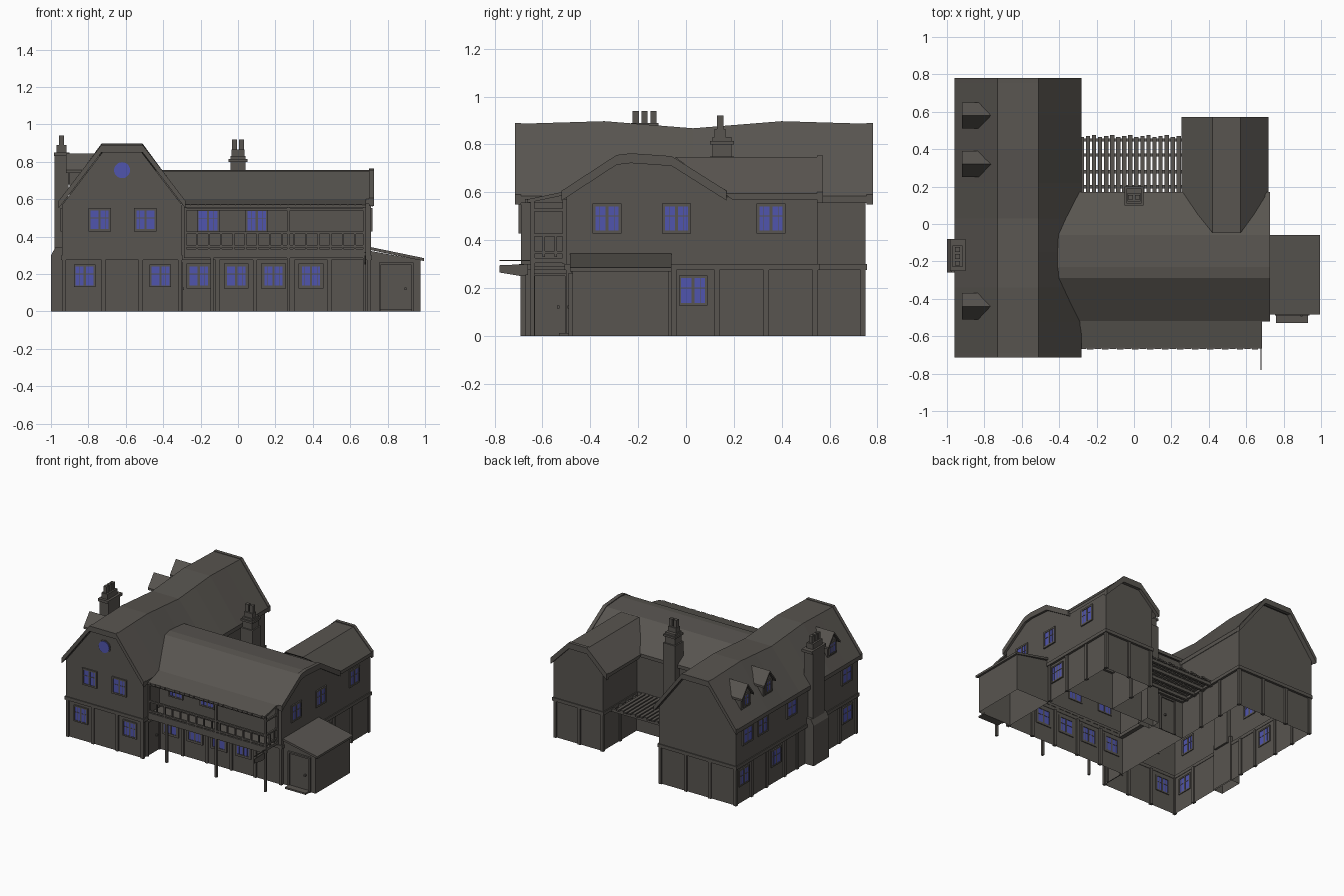
import bpy, bmesh, math
from mathutils import Vector

cube = bpy.data.objects.get("Cube")
if cube:
    bpy.data.objects.remove(cube, do_unlink=True)


def material(name, rgb):
    m = bpy.data.materials.new(name)
    m.use_nodes = True
    m.diffuse_color = (*rgb, 1)
    m.node_tree.nodes["Principled BSDF"].inputs["Base Color"].default_value = (*rgb, 1)
    return m


STONE = material("dark_grey_brown", (0.098, 0.09, 0.08))
GLASS = material("window_blue", (0.08, 0.09, 0.42))


def finish(name, bm):
    bmesh.ops.recalc_face_normals(bm, faces=bm.faces)
    mesh = bpy.data.meshes.new(name)
    bm.to_mesh(mesh)
    bm.free()
    mesh.materials.append(STONE)
    mesh.materials.append(GLASS)
    ob = bpy.data.objects.new(name, mesh)
    bpy.context.collection.objects.link(ob)
    return ob


def add_box(bm, x0, x1, y0, y1, z0, z1, mat=0, opened=""):
    """Box whose 'bottom' and 'top' can be left open."""
    verts = bmesh.ops.create_cube(bm, size=1)["verts"]
    size = Vector((x1 - x0, y1 - y0, z1 - z0))
    mid = Vector((x0 + x1, y0 + y1, z0 + z1)) / 2
    for v in verts:
        v.co = v.co * size + mid
    faces = {f for v in verts for f in v.link_faces}
    gone = []
    for f in faces:
        f.material_index = mat
        heights = [v.co.z for v in f.verts]
        if "bottom" in opened and max(heights) < z0 + 1e-4:
            gone.append(f)
        if "top" in opened and min(heights) > z1 - 1e-4:
            gone.append(f)
    bmesh.ops.delete(bm, geom=gone, context="FACES_ONLY")


def boxes(name, items, opened=""):
    bm = bmesh.new()
    for b in items:
        add_box(bm, *b, opened=opened)
    return finish(name, bm)


def prism(name, pts, axis, stations, warp=None, hollow=False):
    """Sweep a (side, height) outline; hollow leaves out its first edge and lets light in."""
    bm = bmesh.new()
    rings = []
    for t in stations:
        cos = [Vector((t, u, v) if axis == "x" else (u, t, v)) for u, v in pts]
        rings.append([bm.verts.new(warp(c) if warp else c) for c in cos])
    n = len(pts)
    for a, b in zip(rings, rings[1:]):
        for i in range(1 if hollow else 0, n):
            bm.faces.new((a[i], a[(i + 1) % n], b[(i + 1) % n], b[i]))
    bm.faces.new(rings[0])
    bm.faces.new(rings[-1])
    return finish(name, bm)


def shell(pts, thick, grow=0):
    return [(u, v + grow) for u, v in pts] + [(u, v - thick) for u, v in reversed(pts)]


def window(name, wall, along, z, axis, w=0.12, h=0.125, f=0.01):
    """Framed four-light window straddling a wall that faces the given axis."""
    bm = bmesh.new()

    def bar(u0, u1, v0, v1, d, mat=0):
        span, depth = (along + u0, along + u1), (wall - d, wall + d)
        a, b = (span, depth) if axis == "y" else (depth, span)
        add_box(bm, *a, *b, z + v0, z + v1, mat)

    hw, hh = w / 2, h / 2
    bar(-hw + f, hw - f, -hh + f, hh - f, 0.004, 1)
    for s in (-1, 1):
        u, v = s * (hw - f / 2), s * (hh - f / 2)
        bar(u - f / 2, u + f / 2, -hh, hh, 0.008)
        bar(-hw, hw, v - f / 2, v + f / 2, 0.008)
        bar(s * hw / 2 - 0.001, s * hw / 2 + 0.001, -hh, hh, 0.005)
    bar(-0.006, 0.006, -hh, hh, 0.006)
    bar(-hw, hw, 0.008, 0.012, 0.006)
    finish(name, bm)


def door(name, wall, a, b, top, axis, out):
    """Plank door with jambs, lintel and a knob."""
    def place(u0, u1, v0, v1, d):
        depth = sorted((wall, wall + out * d))
        return (u0, u1, *depth, v0, v1) if axis == "y" else (*depth, u0, u1, v0, v1)
    k = b - 0.035
    boxes(name, [place(a, b, 0, top, 0.006), place(a - 0.012, a, 0, top, 0.015),
                 place(b, b + 0.012, 0, top, 0.015),
                 place(a - 0.012, b + 0.012, top, top + 0.012, 0.015),
                 place(k, k + 0.012, 0.115, 0.127, 0.02)])


# Ground floor walls, an open shell
FLOOR = 0.28
boxes("ground_floor_walls", [(-0.93, -0.31, -0.68, 0.74, 0, FLOOR),
                             (-0.31, 0.70, -0.49, 0.14, 0, FLOOR),
                             (0.31, 0.70, 0.14, 0.54, 0, FLOOR)], opened="bottom top")

# Timber posts and jetty beams
P = 0.011
spots = [(x, y) for x in (-0.93, -0.72, -0.52, -0.31) for y in (-0.68, 0.74)]
spots += [(-0.93, y) for y in (-0.48, 0.02, 0.17, 0.38, 0.56)]
spots += [(-0.31, y) for y in (0.34, 0.54)]
spots += [(x, -0.49) for x in (-0.11, 0.09, 0.29, 0.49, 0.70)]
spots += [(0.70, y) for y in (-0.05, 0.13, 0.335, 0.54)]
spots += [(0.31, 0.34), (0.31, 0.54), (0.50, 0.54)]
boxes("timber_posts", [(x - P, x + P, y - P, y + P, 0, FLOOR) for x, y in spots])
beams = []
for x0, x1, y0, y1 in ((-0.947, -0.293, -0.697, 0.757), (0.293, 0.717, 0.13, 0.557),
                       (-0.3, 0.717, -0.507, 0.157)):
    rise = (FLOOR - 0.005, FLOOR + 0.02)
    beams += [(x, x + 0.02, y0, y1, *rise) for x in (x0, x1 - 0.02)]
    beams += [(x0, x1, y, y + 0.02, *rise) for y in (y0, y1 - 0.02)]
boxes("jetty_beams", beams)

# Upper walls with gable ends
prism("long_wing_upper_walls", [(-0.94, FLOOR), (-0.30, FLOOR), (-0.30, 0.57), (-0.515, 0.85),
                                (-0.725, 0.85), (-0.94, 0.57)], "y", (-0.69, 0.75), hollow=True)
prism("hall_upper_walls", [(-0.50, FLOOR), (0.15, FLOOR), (0.15, 0.58), (-0.07, 0.73),
                           (-0.29, 0.73), (-0.50, 0.58)], "x", (-0.30, 0.71), hollow=True)
prism("back_wing_upper_walls", [(0.30, FLOOR), (0.71, FLOOR), (0.71, 0.58), (0.565, 0.73),
                                (0.425, 0.73), (0.30, 0.605)], "y", (0.15, 0.55), hollow=True)


# Roofs with slightly sagging ridges
def ridge_wave(c):
    d = abs(c.y - 0.03) - 0.37
    if c.z > 0.8:
        c.z += 0.012 - (0.03 * d if d > 0 else -0.08 * d)
    return c


def valley_cut(c):
    if c.y < 0:
        c.y = -0.05 + max(0, 0.75 - c.z) * 1.35
    return c


long_roof = [(-0.96, 0.585), (-0.73, 0.885), (-0.51, 0.885), (-0.28, 0.585)]
hall_roof = [(-0.52, 0.60), (-0.29, 0.75), (-0.23, 0.757), (-0.06, 0.745), (0.17, 0.60)]
back_roof = [(0.255, 0.595), (0.42, 0.748), (0.57, 0.748), (0.72, 0.595)]
prism("long_wing_roof", shell(long_roof, 0.03), "y",
      (-0.70, -0.52, -0.34, -0.15, 0.03, 0.22, 0.40, 0.58, 0.77), ridge_wave)
prism("hall_roof", shell(hall_roof, 0.025), "x", (-0.45, 0.715))
prism("back_wing_roof", shell(back_roof, 0.025), "y", (-0.05, 0.56), valley_cut)

# Barge boards on the gable ends
for label, y in (("front", -0.715), ("back", 0.755)):
    prism("long_wing_barge_" + label, shell(long_roof, 0.035, 0.005), "y", (y, y + 0.026))
prism("hall_barge", shell(hall_roof, 0.035, 0.006), "x", (0.70, 0.727))
prism("back_wing_barge", shell(back_roof, 0.04, 0.006), "y", (0.548, 0.573))

# Windows
for x in (-0.82, -0.415):
    window("front_ground_window", -0.682, x, 0.19, "y", 0.115, 0.12)
for x in (-0.21, -0.01, 0.19, 0.39):
    window("hall_ground_window", -0.492, x, 0.19, "y", 0.132, 0.135, 0.017)
for x in (-0.74, -0.495):
    window("front_upper_window", -0.692, x, 0.49, "y", f=0.012)
for x in (-0.16, 0.10):
    window("balcony_window", -0.502, x, 0.485, "y")
for y in (-0.33, -0.04, 0.355):
    window("east_upper_window", 0.712, y, 0.49, "x", f=0.012)
window("east_ground_window", 0.702, 0.03, 0.19, "x")
for y in (0.62, 0.44, 0.10, -0.55):
    window("west_upper_window", -0.942, y, 0.49, "x", f=0.012)
for y in (0.65, 0.27, -0.57):
    window("west_ground_window", -0.932, y, 0.19, "x")

# Round gable window
for name, r, d, mat in (("round_window_rim", 0.05, 0.008, 0), ("round_window_glass", 0.043, 0.018, 1)):
    bm = bmesh.new()
    bmesh.ops.create_cone(bm, cap_ends=True, segments=20, radius1=r, radius2=r, depth=d)
    for f in bm.faces:
        f.material_index = mat
    ob = finish(name, bm)
    ob.rotation_euler.x = math.pi / 2
    ob.location = (-0.62, -0.691, 0.755)

# Dormers on the west slope
for y in (0.58, 0.32, -0.44):
    prism("dormer_walls", [(y - 0.055, 0.62), (y + 0.055, 0.62), (y + 0.055, 0.765),
                           (y, 0.825), (y - 0.055, 0.765)], "x", (-0.90, -0.74))
    prism("dormer_roof", shell([(y - 0.07, 0.755), (y, 0.845), (y + 0.07, 0.755)], 0.015),
          "x", (-0.92, -0.74))
    window("dormer_window", -0.902, y, 0.725, "x", 0.08, 0.09)

# Chimneys
boxes("hall_chimney", [(-0.05, 0.05, 0.10, 0.20, 0, 0.75), (-0.04, 0.04, 0.11, 0.19, 0.7, 0.83),
                       (-0.05, 0.05, 0.10, 0.20, 0.80, 0.815), (-0.034, 0.034, 0.12, 0.165, 0.82, 0.865)]
      + [(x - 0.013, x + 0.013, 0.13, 0.156, 0.82, 0.92) for x in (-0.019, 0.019)], opened="bottom")
boxes("west_chimney", [(-0.98, -0.905, -0.235, -0.10, 0.3, 0.83), (-0.985, -0.90, -0.25, -0.08, 0.83, 0.85),
                       (-0.97, -0.918, -0.23, -0.115, 0.85, 0.89)]
      + [(-0.957, -0.931, y - 0.013, y + 0.013, 0.84, 0.94) for y in (-0.21, -0.173, -0.136)])
prism("west_chimney_base", [(-0.92, 0), (-1.0, 0), (-1.0, 0.30), (-0.975, 0.345), (-0.92, 0.345)],
      "y", (-0.26, -0.08), hollow=True)

# Balcony with posts, railing and lean-to roof
L, R, F = -0.29, 0.685, -0.65
boxes("balcony_floor", [(L, R, F, -0.49, 0.305, 0.325), (L, R, F, F + 0.02, 0.287, 0.335)])
step = (R - L) / 16
boxes("balcony_joists", [(L + i * step, L + i * step + 0.015, F + 0.01, -0.49, 0.288, 0.306)
                         for i in range(16)])
boxes("balcony_posts", [(x - 0.008, x + 0.008, F, F + 0.016, 0, top)
                        for x, top in ((-0.14, 0.3), (0.27, 0.57), (0.677, 0.57))]
      + [(L, L + 0.014, F, F + 0.016, 0.3, 0.57), (R - 0.014, R, -0.515, -0.50, 0.3, 0.57)])
rails = [(L, R, F, F + 0.014, z, z + 0.012) for z in (0.342, 0.415, 0.54)]
rails += [(R - 0.014, R, F, -0.50, z, z + 0.012) for z in (0.342, 0.415, 0.52)]
rails += [(L + i * 0.065, L + i * 0.065 + 0.01, F, F + 0.012, 0.33, 0.42) for i in range(15)]
rails += [(R - 0.012, R, F + i * 0.05, F + i * 0.05 + 0.01, 0.33, 0.42) for i in (1, 2)]
boxes("balcony_railing", rails)
prism("balcony_roof", shell([(-0.665, 0.57), (-0.49, 0.607)], 0.015), "x", (L, R))
boxes("balcony_roof_tiles", [(L + i * 0.04, L + i * 0.04 + 0.034, -0.668 - 0.004 * (i % 2), -0.65, 0.555, 0.571)
                             for i in range(24)])

# Hanging sign on a bracket
boxes("sign_bracket", [(0.677, 0.683, -0.78, F, 0.312, 0.318)])
prism("sign_board", [(-0.78, 0.265), (-0.69, 0.25), (-0.66, 0.255), (-0.66, 0.30), (-0.78, 0.295)],
      "x", (0.677, 0.683))

# Lean-to shed with door and step
prism("shed_walls", [(0.975, 0), (0.70, 0), (0.70, 0.325), (0.975, 0.275)], "y", (-0.475, -0.07), hollow=True)
prism("shed_roof", shell([(0.705, 0.345), (0.995, 0.285)], 0.016), "y", (-0.485, -0.06))
door("shed_door", -0.475, 0.765, 0.925, 0.25, "y", -1)
boxes("shed_step", [(0.76, 0.93, -0.53, -0.47, 0, 0.012)])
door("wing_door", -0.31, -0.63, -0.505, 0.25, "x", 1)
door("courtyard_door", 0.14, -0.23, -0.12, 0.25, "y", 1)

# Courtyard pergola
slats = 17
gap = 0.55 / slats
boxes("pergola_slats", [(-0.29 + i * gap, -0.29 + i * gap + 0.023, 0.15, 0.465 + 0.006 * (i % 3), 0.29, 0.302)
                        for i in range(slats)])
boxes("pergola_beams", [(-0.31, 0.31, y, y + 0.018, 0.268, 0.29) for y in (0.19, 0.27, 0.36, 0.44)])
